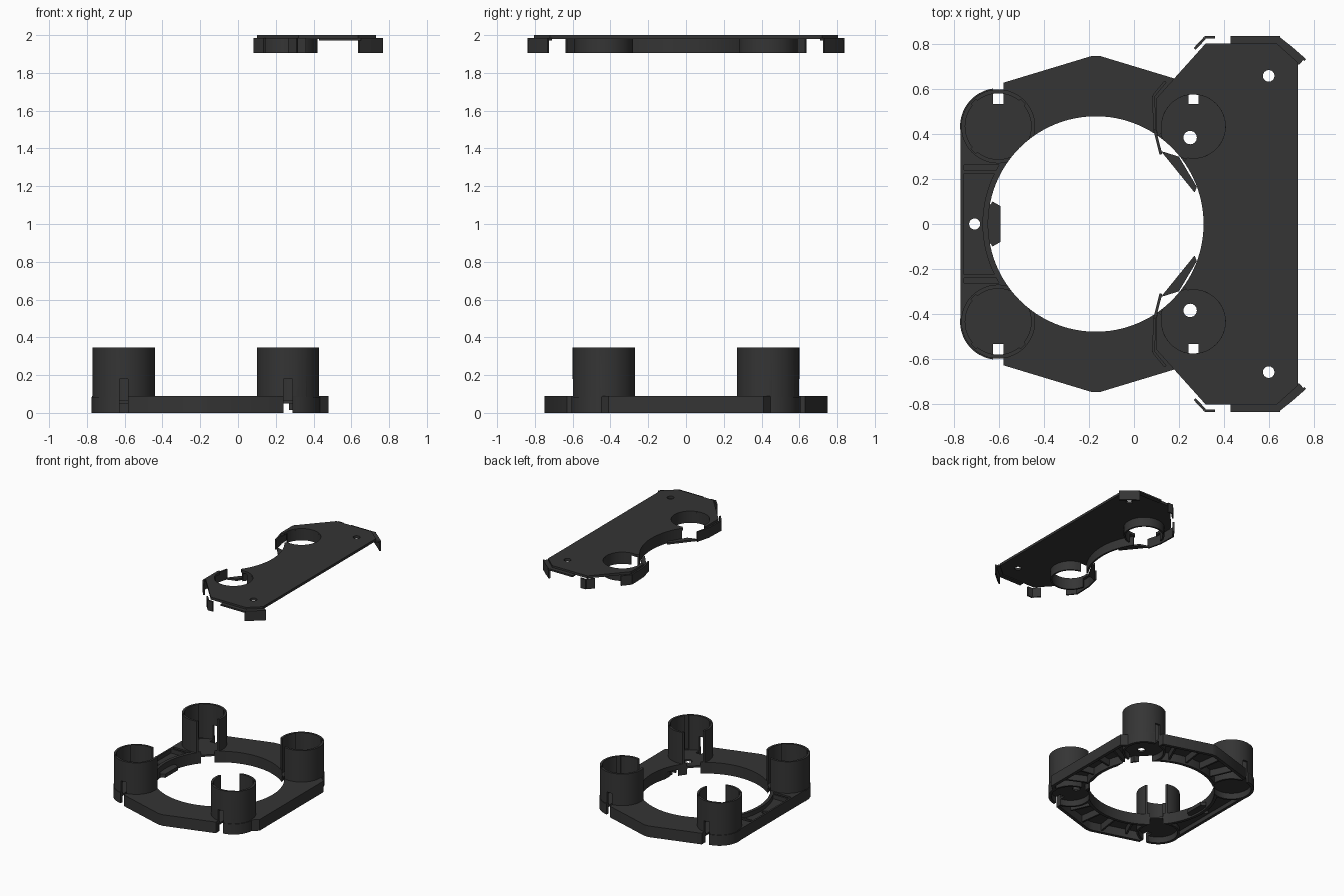
import bpy, bmesh
from math import cos, sin, pi, atan2
from mathutils import Vector

if "Cube" in bpy.data.objects:
    bpy.data.objects.remove(bpy.data.objects["Cube"])

mat = bpy.data.materials.new("dark_plastic")
mat.diffuse_color = (0.035, 0.035, 0.035, 1)
mat.use_nodes = True
mat.node_tree.nodes["Principled BSDF"].inputs["Base Color"].default_value = mat.diffuse_color
CX, HOLE_R = -0.17, 0.48
CUPS = [(x, y) for x in (-0.605, 0.265) for y in (-0.435, 0.435)]


def prism(name, pts, z0, z1):
    bm = bmesh.new()
    f = bm.faces.new([bm.verts.new((x, y, z0)) for x, y in pts])
    top = bmesh.ops.extrude_face_region(bm, geom=[f])["geom"]
    bmesh.ops.translate(bm, vec=(0, 0, z1 - z0),
                        verts=[v for v in top if isinstance(v, bmesh.types.BMVert)])
    bmesh.ops.recalc_face_normals(bm, faces=bm.faces)
    me = bpy.data.meshes.new(name)
    bm.to_mesh(me)
    bm.free()
    me.materials.append(mat)
    ob = bpy.data.objects.new(name, me)
    bpy.context.collection.objects.link(ob)
    return ob


def disc(name, c, r, z0, z1, n=48):
    return prism(name, [(c[0] + r * cos(2 * pi * i / n), c[1] + r * sin(2 * pi * i / n))
                        for i in range(n)], z0, z1)


def bar(name, a, b, w, z0, z1):
    """Straight bar of width w between two plan points."""
    a, b = Vector(a), Vector(b)
    d = (b - a).normalized() * w / 2
    n = Vector((-d.y, d.x))
    return prism(name, [a - n, b - n, b + n, a + n], z0, z1)


def boolean(ob, op, *tools):
    for t in tools:
        m = ob.modifiers.new("b", 'BOOLEAN')
        m.operation, m.object, m.solver = op, t, 'EXACT'
        bpy.context.view_layer.objects.active = ob
        bpy.ops.object.modifier_apply(modifier=m.name)
        bpy.data.objects.remove(t)
    return ob


def mirrored(half):
    return half + [(x, -y) for x, y in reversed(half)]


# Base ring with cup bodies
half = [(-0.772, 0.44), (-0.58, 0.63), (-0.19, 0.748), (-0.15, 0.748), (0.24, 0.63),
        (0.36, 0.57), (0.43, 0.45), (0.48, 0.41)]
outline = mirrored(half)
base = prism("base_ring", outline, 0, 0.09)
for c in CUPS:
    boolean(base, 'UNION', disc("foot", c, 0.17, 0, 0.085), disc("cup", c, 0.165, 0, 0.345))

# Hollow underside, leaving outer, inner and cup walls
cavity = prism("cavity", [(CX + (x - CX) * 0.96, y * 0.965) for x, y in outline], -0.02, 0.07)
boolean(cavity, 'DIFFERENCE', disc("keep", (CX, 0), 0.505, -0.1, 0.2),
        prism("keep", [(-1, -0.35), (-0.58, -0.35), (-0.58, 0.35), (-1, 0.35)], 0.035, 0.2),
        *[disc("keep", c, 0.164, -0.1, 0.2) for c in CUPS])
boolean(base, 'DIFFERENCE', cavity, disc("hole", (CX, 0), HOLE_R, -0.1, 0.6, 96))

# Open channel between the left cups
for y0, y1 in ((-0.225, 0.225), (0.24, 0.262), (-0.262, -0.24)):
    ch = prism("channel", [(-0.758, y0), (-0.5, y0), (-0.5, y1), (-0.758, y1)], 0.055, 0.2)
    boolean(ch, 'DIFFERENCE', disc("keep", (CX, 0), 0.505, 0, 0.3, 96))
    boolean(base, 'DIFFERENCE', ch)
boolean(base, 'DIFFERENCE', disc("pin_hole", (-0.71, 0), 0.025, -0.1, 0.3, 16))

# Cup bores, key grooves, inward openings and outer slots
for x, y in CUPS:
    c, s = Vector((x, y)), (1 if y > 0 else -1)
    inward = (Vector((CX, 0)) - c).normalized()
    cuts = [disc("bore", c, 0.147, 0.065, 0.5), disc("under_bore", c, 0.147, -0.1, 0.05),
            bar("opening", c, c + inward * 0.25, 0.14, 0.095, 0.5),
            bar("slot", (x, y + s * 0.1), (x, y + s * 0.25), 0.046, -0.1, 0.18)]
    for t in (pi / 4, 3 * pi / 4):
        d = Vector((cos(t), sin(t))) * 0.156
        cuts.append(bar("groove", c - d, c + d, 0.03, 0.07, 0.5))
    if x > 0:
        cuts.append(disc("screw_hole", (0.25, s * 0.385), 0.03, -0.1, 0.3, 16))
        cuts.append(bar("pass", (x, s * 0.1), (x, s * 0.35), 0.046, -0.1, 0.05))
    boolean(base, 'DIFFERENCE', *cuts)

# Stiffening ribs under the ring
for s in (-1, 1):
    for deg, r1 in ((10, 0.63), (25, 0.68), (66, 0.68), (82, 0.72), (98, 0.72), (114, 0.68)):
        t = s * deg * pi / 180
        d = Vector((cos(t), sin(t)))
        bar("under_rib", Vector((CX, 0)) + d * 0.49, Vector((CX, 0)) + d * r1, 0.015, 0.015, 0.075)

# Latch tab on the left of the hole
prism("latch_tab", [(-0.66, -0.06), (-0.63, -0.1), (-0.595, -0.08), (-0.595, 0.08),
                    (-0.63, 0.1), (-0.66, 0.06)], 0.015, 0.045)

# Lid plate floating above
Z0, Z1 = 1.905, 2.0
lid = prism("lid_plate", mirrored([(0.12, 0.31), (0.1, 0.42), (0.1, 0.56), (0.32, 0.805),
                                   (0.635, 0.805), (0.73, 0.72)]), 1.98, Z1)
boolean(lid, 'DIFFERENCE', disc("hole", (CX, 0), HOLE_R, 1.8, 2.2, 96))
for s in (-1, 1):
    c = Vector((0.265, s * 0.435))
    d = Vector((CX - c.x, -c.y)).normalized()
    boolean(lid, 'DIFFERENCE', disc("cutout", c, 0.142, 1.8, 2.2),
            bar("gap", c, c + d * 0.3, 0.16, 1.8, 2.2),
            disc("screw_hole", (0.6, s * 0.66), 0.026, 1.8, 2.2, 16))


def arc_wall(name, c, r0, r1, a0, a1, z0, z1, n=24):
    ang = [a0 + (a1 - a0) * i / n for i in range(n + 1)]
    pts = [(c[0] + r1 * cos(a), c[1] + r1 * sin(a)) for a in ang]
    pts += [(c[0] + r0 * cos(a), c[1] + r0 * sin(a)) for a in reversed(ang)]
    return prism(name, pts, z0, z1)


# Walls hanging from the lid: hole edge and cup collars
arc_wall("lid_hole_wall", (CX, 0), HOLE_R, 0.495, -0.6, 0.6, Z0, 1.98)
for s in (-1, 1):
    mid = atan2(s * 0.435, 0.435)
    arc_wall("cup_collar", (0.265, s * 0.435), 0.142, 0.155, mid - 2.2, mid + 2.2, Z0, 1.99)
    prism("inner_web", [(0.12, s * 0.325), (0.27, s * 0.14), (0.28, s * 0.165),
                        (0.2, s * 0.3)], Z0, 1.92)

    # Rim skirt pieces and side ledges
    for a, b in (((0.12, 0.31), (0.092, 0.42)), ((0.092, 0.42), (0.087, 0.57)),
                 ((0.087, 0.57), (0.14, 0.635)), ((0.27, 0.78), (0.315, 0.828)),
                 ((0.315, 0.832), (0.36, 0.832)), ((0.64, 0.832), (0.70, 0.785)),
                 ((0.70, 0.785), (0.763, 0.73))):
        bar("rim_skirt", (a[0], s * a[1]), (b[0], s * b[1]), 0.012, Z0, 1.985)
    bar("side_ledge", (0.43, s * 0.82), (0.65, s * 0.82), 0.036, 1.972, 1.985)
    bar("corner_ledge", (0.64, s * 0.81), (0.745, s * 0.72), 0.03, 1.972, 1.985)

for ob in bpy.context.scene.objects:
    ob.select_set(True)
bpy.context.view_layer.objects.active = base
bpy.ops.object.shade_smooth_by_angle(angle=0.5)
